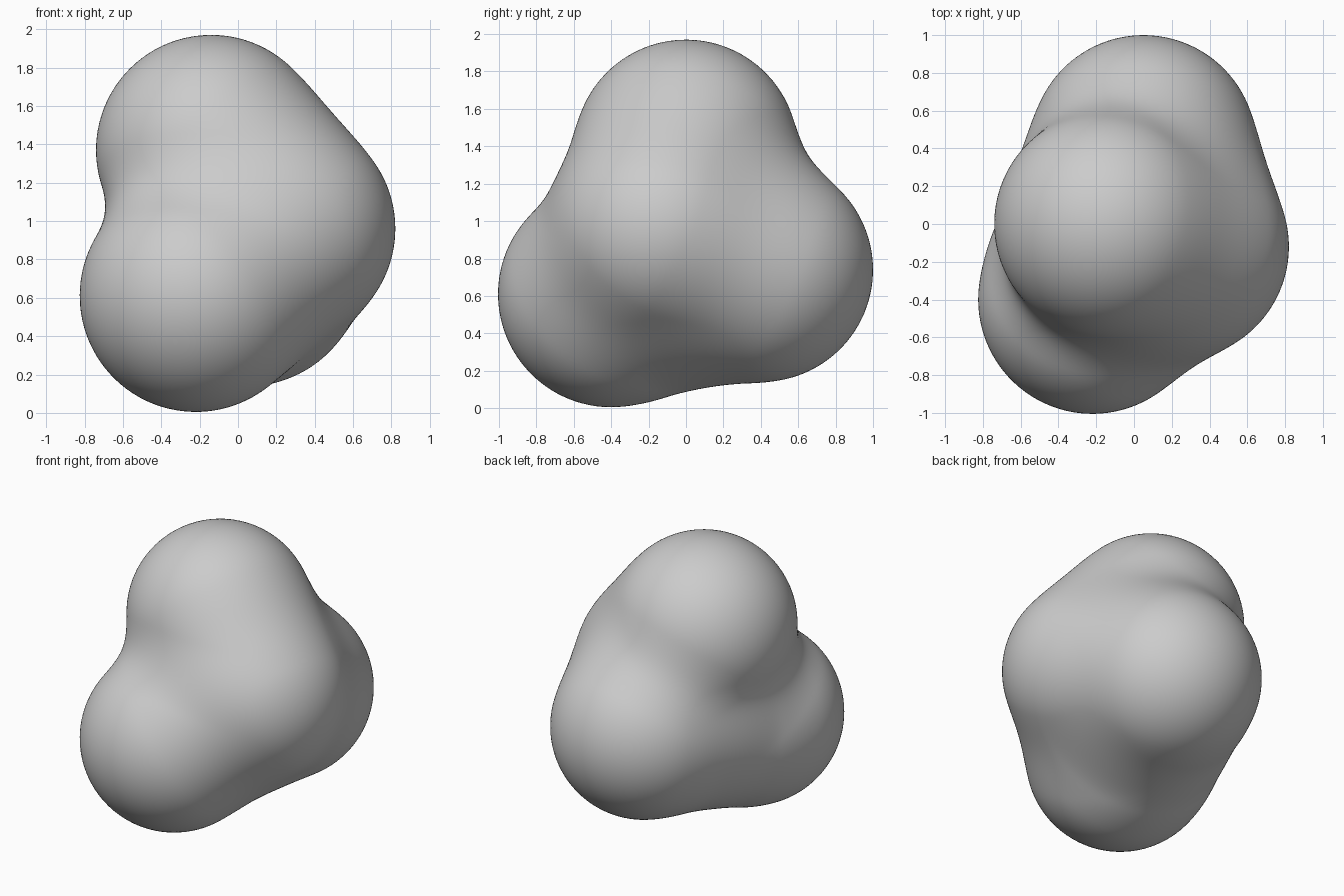
import bpy, bmesh
from mathutils import Vector

if "Cube" in bpy.data.objects:
    bpy.data.objects.remove(bpy.data.objects["Cube"])

# Overlapping balls (centre, radius); the last one fills the core
BALLS = [
    (Vector((-0.14, 0.00, 1.37)), 0.60),   # top lobe
    (Vector((-0.22, -0.40, 0.61)), 0.605),  # front lower lobe
    (Vector((0.22, -0.12, 0.96)), 0.60),   # right lobe
    (Vector((0.05, 0.40, 0.74)), 0.60),    # back lobe
    (Vector((-0.14, 0.00, 0.68)), 0.50),   # core
]
BLEND = 0.26
ORIGIN = Vector((-0.03, -0.03, 0.90))


def field(p):
    """Signed distance to the softly blended balls."""
    d = None
    for c, r in BALLS:
        e = (p - c).length - r
        if d is None:
            d = e
        else:
            h = max(BLEND - abs(d - e), 0.0) / BLEND
            d = min(d, e) - h * h * BLEND / 4
    return d


def surface_point(direction):
    """Find where a ray from the inside leaves the blended body."""
    lo, hi = 0.0, 1.6
    for _ in range(20):
        mid = (lo + hi) / 2
        if field(ORIGIN + direction * mid) < 0:
            lo = mid
        else:
            hi = mid
    return ORIGIN + direction * lo


# Blob body: a fine sphere pushed out onto the blended surface
bm = bmesh.new()
bmesh.ops.create_icosphere(bm, subdivisions=6, radius=1.0)
for v in bm.verts:
    v.co = surface_point(v.co.normalized())
for f in bm.faces:
    f.smooth = True
mesh = bpy.data.meshes.new("blob_body")
bm.to_mesh(mesh)
bm.free()
body = bpy.data.objects.new("blob_body", mesh)
bpy.context.collection.objects.link(body)
